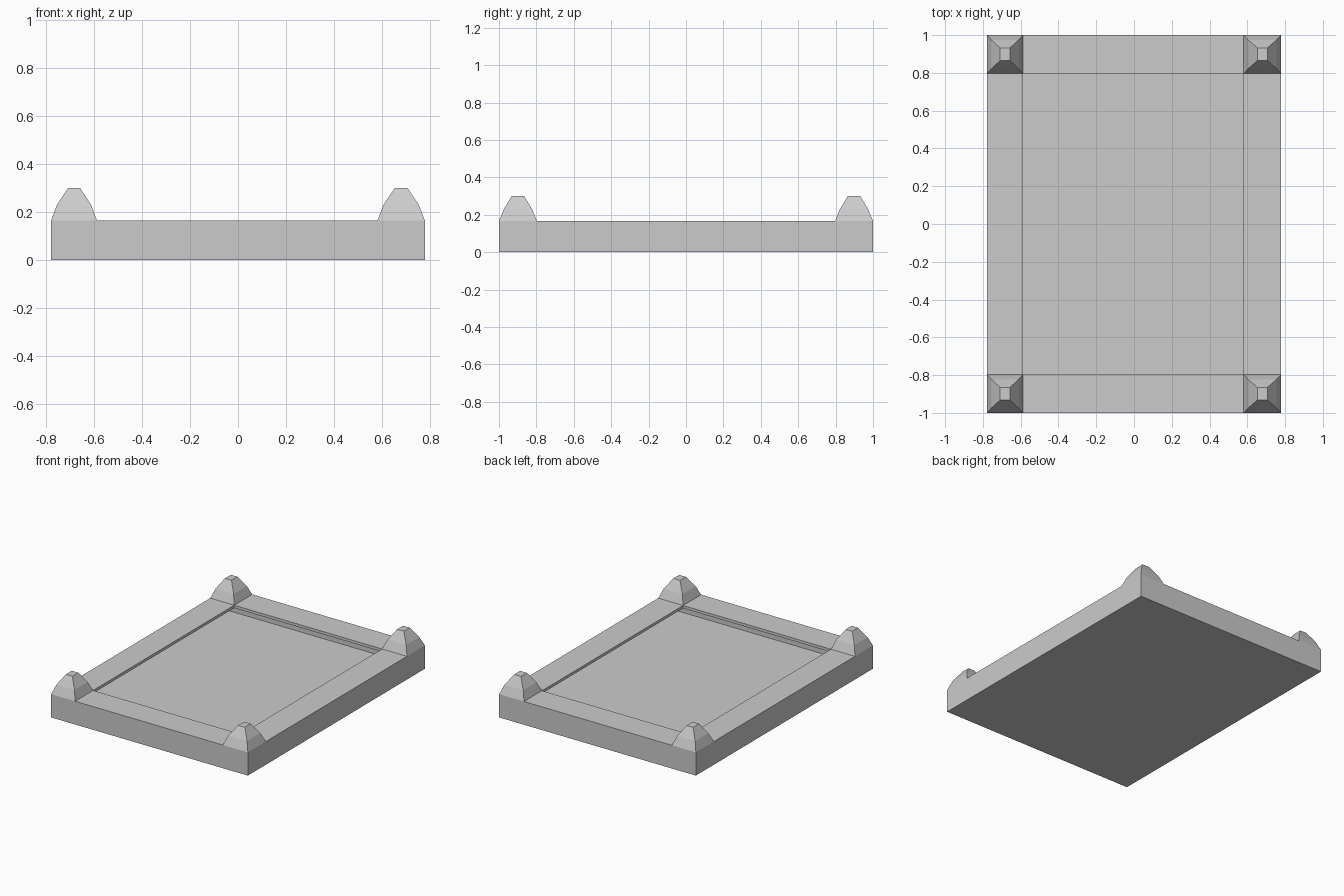
import bpy, bmesh

if "Cube" in bpy.data.objects:
    bpy.data.objects.remove(bpy.data.objects["Cube"])

# Outer half sizes, inner edges of the rim, and heights
OX, OY = 0.778, 1.0
IX0, IX1, IY0, IY1 = -0.588, 0.581, -0.797, 0.797
RIM_Z, LIP_Z, TOP_Z = 0.166, 0.146, 0.30


def finish(bm, name):
    mesh = bpy.data.meshes.new(name)
    bm.to_mesh(mesh)
    bm.free()
    obj = bpy.data.objects.new(name, mesh)
    bpy.context.collection.objects.link(obj)
    return obj


def ring(bm, x0, x1, y0, y1, z):
    return [bm.verts.new((x, y, z)) for x, y in
            ((x0, y0), (x1, y0), (x1, y1), (x0, y1))]


def loft(bm, rings, close_start=False, close_end=False):
    for a, b in zip(rings, rings[1:]):
        for i in range(4):
            j = (i + 1) % 4
            bm.faces.new((a[i], a[j], b[j], b[i]))
    if close_start:
        bm.faces.new(rings[0][::-1])
    if close_end:
        bm.faces.new(rings[-1])


# Tray: hollow shell with an overhanging rim and a short lip
bm = bmesh.new()
loft(bm, [ring(bm, -OX, OX, -OY, OY, 0),
          ring(bm, -OX, OX, -OY, OY, RIM_Z),
          ring(bm, IX0, IX1, IY0, IY1, RIM_Z),
          ring(bm, IX0, IX1, IY0, IY1, LIP_Z)], close_start=True)
finish(bm, "tray")

# Corner caps: two-stage tapered knobs on the rim (z, x scale, y scale)
STAGES = ((RIM_Z, 1, 1), (0.23, 0.75, 0.74), (TOP_Z, 0.27, 0.33))
for xside, x0, x1 in (("left", -OX, IX0), ("right", IX1, OX)):
    for yside, y0, y1 in (("front", -OY, IY0), ("back", IY1, OY)):
        cx, cy, hx, hy = (x0 + x1) / 2, (y0 + y1) / 2, (x1 - x0) / 2, (y1 - y0) / 2
        bm = bmesh.new()
        loft(bm, [ring(bm, cx - hx * sx, cx + hx * sx,
                       cy - hy * sy, cy + hy * sy, z) for z, sx, sy in STAGES],
             close_end=True)
        finish(bm, f"{yside}_{xside}_corner_cap")
